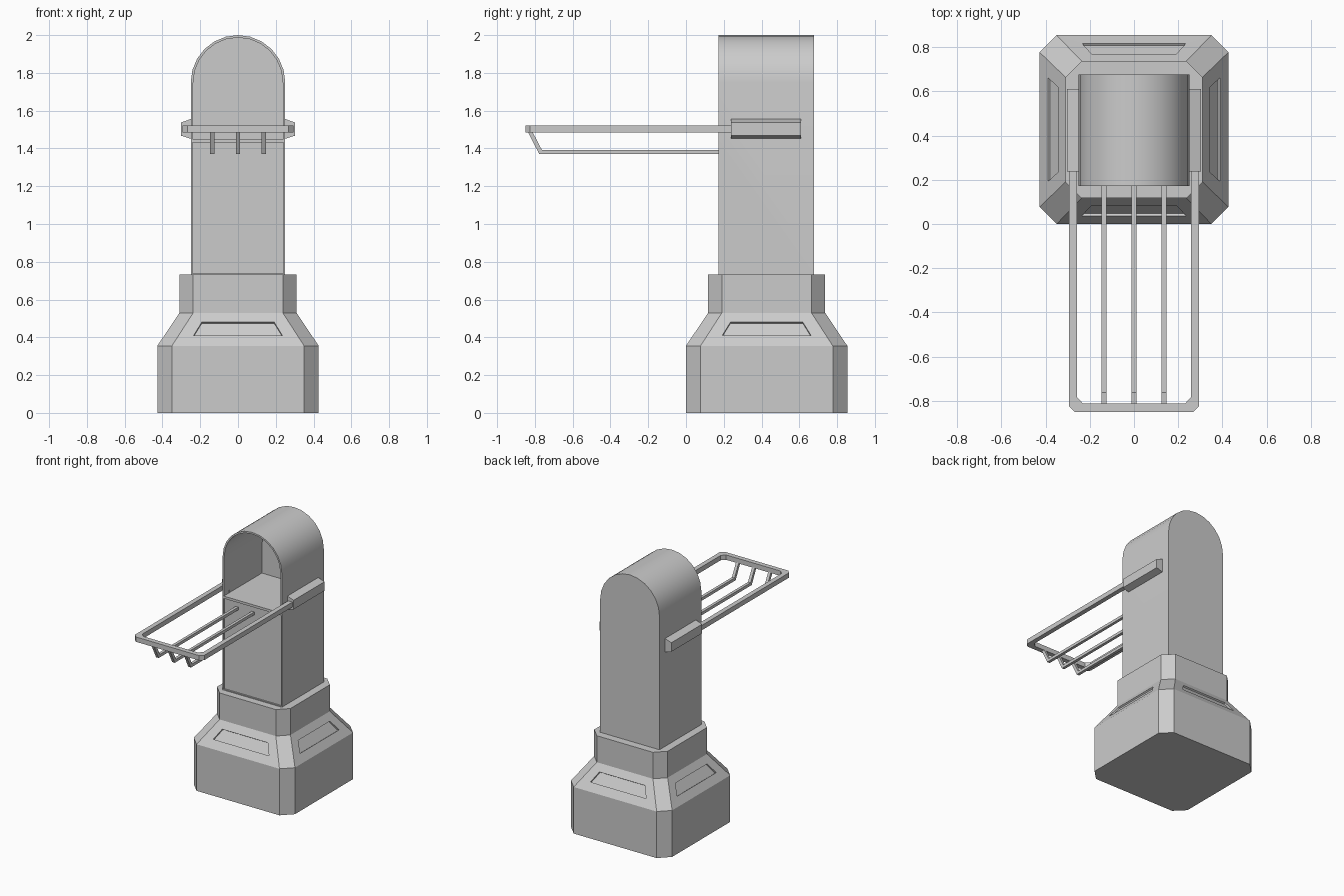
import bpy, bmesh, math
from mathutils import Vector

if "Cube" in bpy.data.objects:
    bpy.data.objects.remove(bpy.data.objects["Cube"])

CY = 0.427  # y centre of the pedestal


def finish(name, bm):
    bmesh.ops.recalc_face_normals(bm, faces=bm.faces)
    me = bpy.data.meshes.new(name)
    bm.to_mesh(me)
    bm.free()
    ob = bpy.data.objects.new(name, me)
    bpy.context.collection.objects.link(ob)
    return ob


def prism(bm, points, offset):
    """Close a planar outline and extrude it by offset; returns first cap."""
    off = Vector(offset)
    a = [bm.verts.new(p) for p in points]
    b = [bm.verts.new(Vector(p) + off) for p in points]
    n = len(a)
    cap = bm.faces.new(a)
    bm.faces.new(b[::-1])
    for i in range(n):
        bm.faces.new((a[i], b[i], b[(i + 1) % n], a[(i + 1) % n]))
    return cap


def recess(bm, face, offset):
    """Push a face inwards, leaving walls around it."""
    new = bmesh.ops.extrude_discrete_faces(bm, faces=[face])['faces'][0]
    bmesh.ops.translate(bm, verts=new.verts, vec=Vector(offset))


# Pedestal: stacked chamfered-square rings
bm = bmesh.new()
rings = []
for z, h, f in [(0, .427, .35), (.355, .427, .35), (.53, .31, .237), (.732, .31, .237)]:
    pts = [(h, -f), (h, f), (f, h), (-f, h), (-h, f), (-h, -f), (-f, -h), (f, -h)]
    rings.append([bm.verts.new((x, y + CY, z)) for x, y in pts])
bm.faces.new(rings[0][::-1])
bm.faces.new(rings[-1])
slopes = []
for k in range(3):
    lo, hi = rings[k], rings[k + 1]
    for i in range(8):
        j = (i + 1) % 8
        face = bm.faces.new((lo[i], lo[j], hi[j], hi[i]))
        if k == 1 and i % 2 == 0:
            slopes.append((face, i // 2 * math.pi / 2))
bm.normal_update()

# Recessed trapezoid panel on each sloped side
for face, ang in slopes:
    bmesh.ops.inset_individual(bm, faces=[face], thickness=.03)
    out = Vector((math.cos(ang), math.sin(ang), 0))
    tan = Vector((-out.y, out.x, 0))
    centre = Vector((0, CY, 0))
    for v in face.verts:
        side = 1 if (v.co - centre).dot(tan) > 0 else -1
        t, d, z = (.235, .390, .41) if v.co.z < .44 else (.192, .343, .48)
        v.co = centre + out * d + tan * side * t + Vector((0, 0, z))
    face.normal_update()
    recess(bm, face, -face.normal * .012)
finish("pedestal", bm)

# Arched cabinet: front split into open niche and door panel
W, Y0, Y1, SPLIT = .25, .172, .677, 1.44
bm = bmesh.new()
outline = [(-W, Y0, .73), (W, Y0, .73)]
outline += [(W * math.cos(a), Y0, 1.75 + W * math.sin(a))
            for a in (math.pi * i / 12 for i in range(13))]
front = prism(bm, outline, (0, Y1 - Y0, 0))
bmesh.ops.recalc_face_normals(bm, faces=bm.faces)
bmesh.ops.bisect_plane(bm, geom=[front] + list(front.edges) + list(front.verts),
                       plane_co=(0, 0, SPLIT), plane_no=(0, 0, 1))
bm.normal_update()
fronts = [f for f in bm.faces if f.normal.y < -.9]
for f in fronts:
    bmesh.ops.inset_individual(bm, faces=[f], thickness=.013)
    niche = f.calc_center_median().z > SPLIT
    recess(bm, f, (0, .46 if niche else .01, 0))
body = finish("arched_cabinet", bm)
bpy.context.view_layer.objects.active = body
body.select_set(True)
bpy.ops.object.shade_smooth_by_angle(angle=math.radians(35))
body.select_set(False)

# Side brackets with bevelled outer faces
for s, name in ((1, "right_bracket"), (-1, "left_bracket")):
    bm = bmesh.new()
    prof = [(.24, 1.555), (.252, 1.555), (.303, 1.537), (.303, 1.468), (.252, 1.452), (.24, 1.452)]
    prism(bm, [(s * x, .238, z) for x, z in prof], (0, .372, 0))
    finish(name, bm)

# U-shaped tray rail with chamfered corners
bm = bmesh.new()
half = [(.293, .25), (.293, -.825), (.268, -.85)]
inner = [(.23, -.813), (.257, -.785), (.257, .25)]
u = half + [(-x, y) for x, y in half[::-1]] + [(-x, y) for x, y in inner[::-1]] + inner
prism(bm, [(x, y, 1.484) for x, y in u], (0, 0, .037))
finish("tray_rail", bm)

# Bent slats hanging below the rail
slat = [(.185, 1.37), (-.777, 1.37), (-.838, 1.49), (-.814, 1.49), (-.763, 1.392), (.185, 1.392)]
for i, x in enumerate((-.136, 0, .136)):
    bm = bmesh.new()
    prism(bm, [(x - .011, y, z) for y, z in slat], (.022, 0, 0))
    finish(f"tray_slat_{i + 1}", bm)
